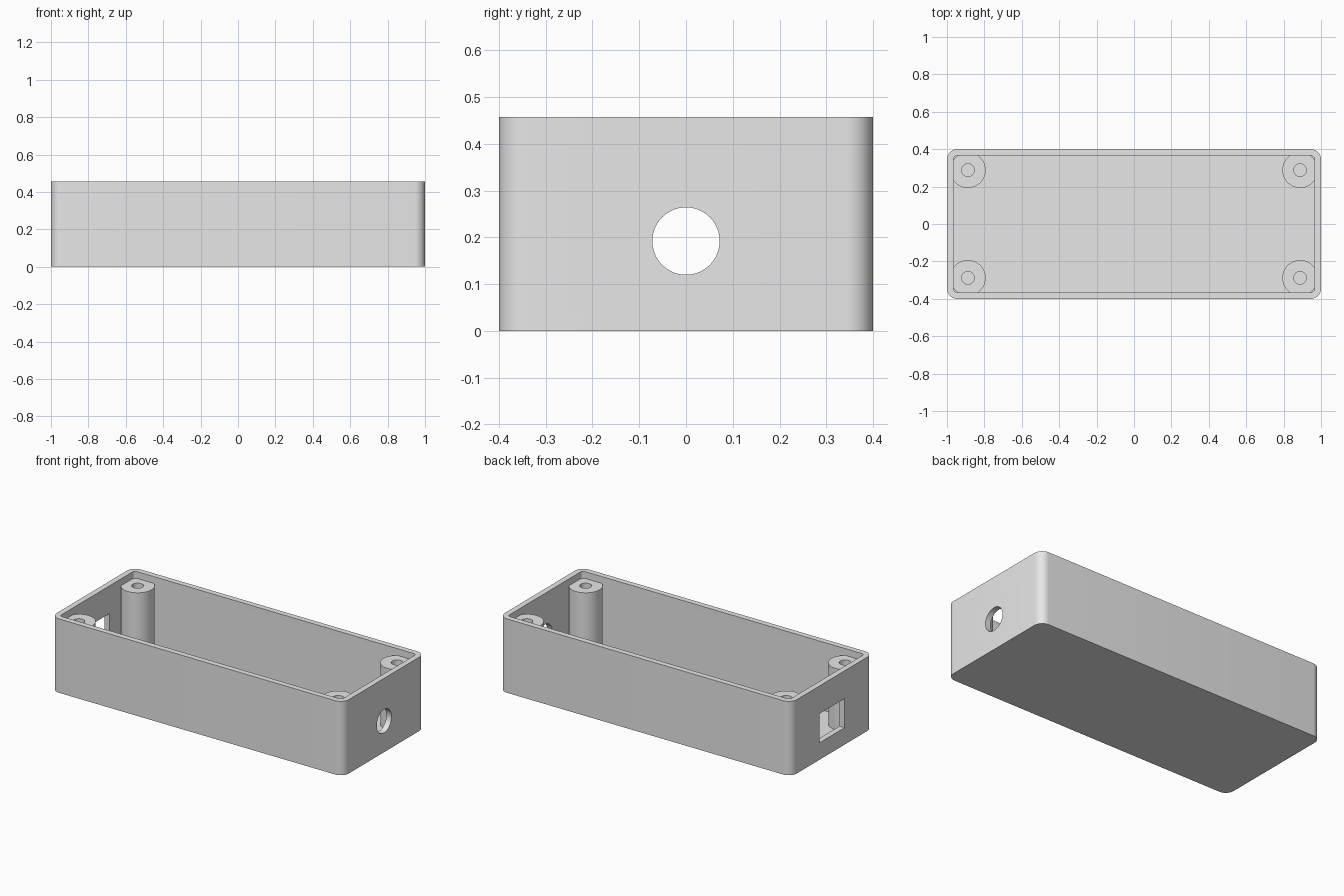
import bpy
import bmesh
import math

if "Cube" in bpy.data.objects:
    bpy.data.objects.remove(bpy.data.objects["Cube"], do_unlink=True)

LENGTH, WIDTH, HEIGHT = 2.0, 0.8, 0.457
WALL, FLOOR, RADIUS = 0.035, 0.035, 0.055
POST_TOP = 0.415
PORT_Z = 0.192


def make_object(name, bm):
    bmesh.ops.recalc_face_normals(bm, faces=bm.faces)
    mesh = bpy.data.meshes.new(name)
    bm.to_mesh(mesh)
    bm.free()
    obj = bpy.data.objects.new(name, mesh)
    bpy.context.collection.objects.link(obj)
    return obj


def prism(name, outline, z0, z1):
    """Extrude a flat outline upwards."""
    bm = bmesh.new()
    face = bm.faces.new([bm.verts.new((x, y, z0)) for x, y in outline])
    ext = bmesh.ops.extrude_face_region(bm, geom=[face])
    verts = [g for g in ext["geom"] if isinstance(g, bmesh.types.BMVert)]
    bmesh.ops.translate(bm, verts=verts, vec=(0, 0, z1 - z0))
    return make_object(name, bm)


def rounded_rect(length, width, radius, steps=10):
    points = []
    for quarter, (sx, sy) in enumerate([(1, 1), (-1, 1), (-1, -1), (1, -1)]):
        for i in range(steps + 1):
            a = math.pi / 2 * (quarter + i / steps)
            points.append((sx * (length / 2 - radius) + radius * math.cos(a),
                           sy * (width / 2 - radius) + radius * math.sin(a)))
    return points


def circle(x, y, radius, sides=64):
    angles = [2 * math.pi * i / sides for i in range(sides)]
    return [(x + radius * math.cos(a), y + radius * math.sin(a)) for a in angles]


def cut(target, cutter):
    """Subtract the cutter from the target, then discard it."""
    cutter.hide_render = True
    mod = target.modifiers.new("cut", "BOOLEAN")
    mod.operation = "DIFFERENCE"
    mod.solver = "EXACT"
    mod.object = cutter
    bpy.context.view_layer.objects.active = target
    bpy.ops.object.modifier_apply(modifier=mod.name)
    bpy.data.objects.remove(cutter, do_unlink=True)


# Outer block and the cavity inside it
case = prism("enclosure_case", rounded_rect(LENGTH, WIDTH, RADIUS), 0, HEIGHT)
cavity = prism("cavity_cutter",
               rounded_rect(LENGTH - 2 * WALL, WIDTH - 2 * WALL, RADIUS - WALL),
               FLOOR, HEIGHT + 0.1)

# Corner screw posts are left standing in the cavity
corners = [(sx * 0.888, sy * 0.288) for sx in (-1, 1) for sy in (-1, 1)]
for x, y in corners:
    cut(cavity, prism("post_shape", circle(x, y, 0.095), FLOOR - 0.02, POST_TOP))
cut(case, cavity)

# Screw holes down the posts
for x, y in corners:
    cut(case, prism("screw_hole_cutter", circle(x, y, 0.034, 32), FLOOR, HEIGHT + 0.1))

# Round cable hole in the +x end
cable = prism("cable_hole_cutter", circle(0, 0, 0.072), -0.06, 0.06)
cable.data.transform(cable.matrix_world.Rotation(math.pi / 2, 4, "Y"))
cable.data.transform(cable.matrix_world.Translation((LENGTH / 2, 0, PORT_Z)))
cut(case, cable)

# Rectangular socket opening in the -x end
x0, x1, half = -LENGTH / 2 - 0.06, -LENGTH / 2 + 0.06, 0.122
socket = prism("socket_cutter", [(x0, -half), (x1, -half), (x1, half), (x0, half)],
               PORT_Z - 0.087, PORT_Z + 0.093)
cut(case, socket)

# Plain grey plastic
grey = bpy.data.materials.new("grey_plastic")
grey.use_nodes = True
colour = (0.8, 0.8, 0.8, 1.0)
grey.diffuse_color = colour
grey.node_tree.nodes["Principled BSDF"].inputs["Base Color"].default_value = colour
case.data.materials.clear()
case.data.materials.append(grey)

bpy.ops.object.select_all(action="DESELECT")
case.select_set(True)
bpy.context.view_layer.objects.active = case
bpy.ops.object.shade_smooth_by_angle(angle=math.radians(30))
